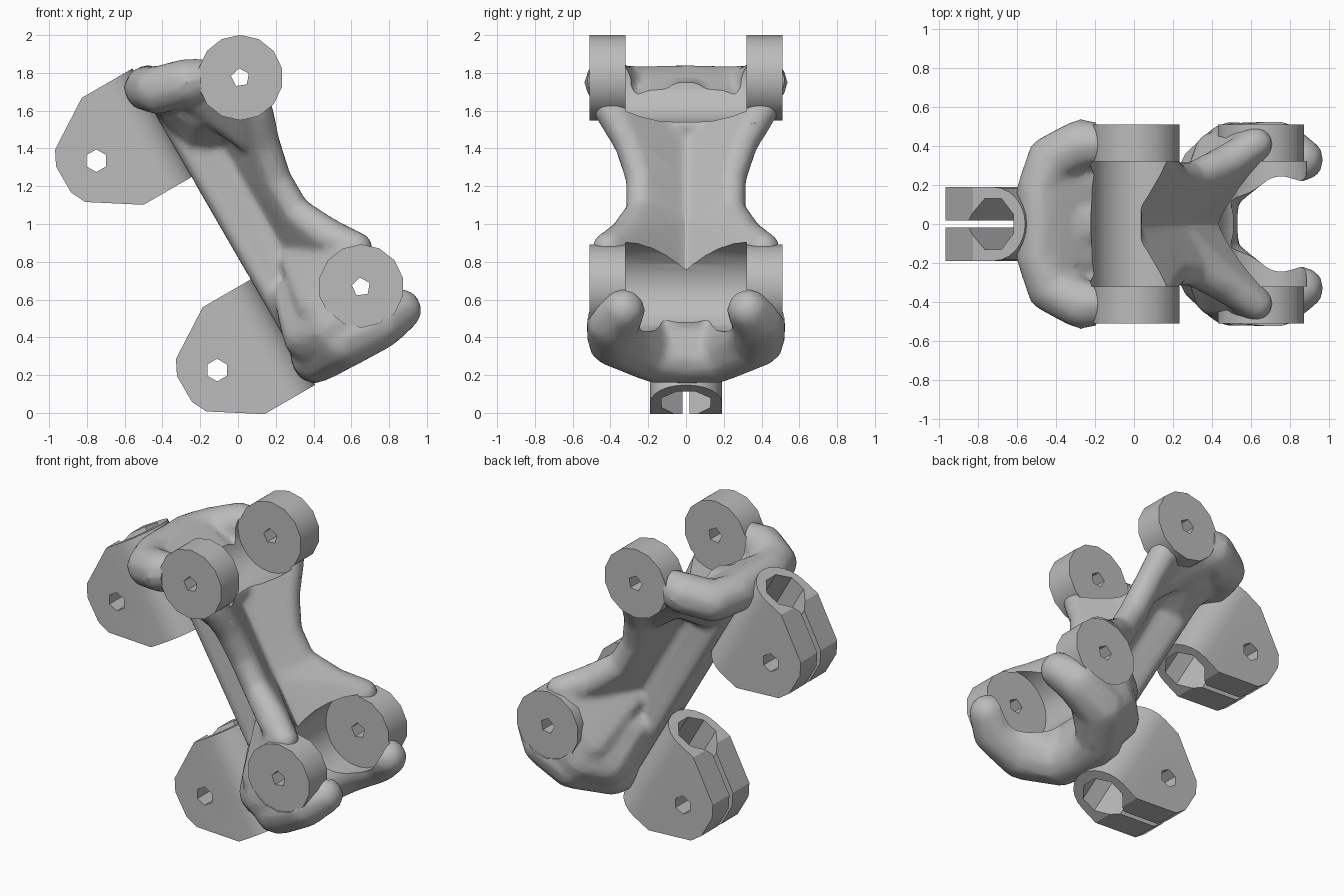
import bpy, bmesh, math
from mathutils import Matrix

cube = bpy.data.objects.get("Cube")
if cube:
    bpy.data.objects.remove(cube)

metal = bpy.data.materials.new("plain_grey")
metal.use_nodes = True
GREY = (0.5, 0.5, 0.5, 1)
metal.diffuse_color = GREY
metal.node_tree.nodes["Principled BSDF"].inputs["Base Color"].default_value = GREY

# The link is built upright: x from fork hole to lug, z along the link, then tilted
TILT = Matrix.Translation((-0.75, 0, 1.335)) @ Matrix.Rotation(math.radians(-30), 4, 'Y')
LOW = -1.28          # height of the lower joint
LUG = 0.88           # distance from fork hole to lug hole
LEVELS = {"upper": 0, "lower": LOW}


def finish(bm, name):
    bmesh.ops.recalc_face_normals(bm, faces=bm.faces)
    mesh = bpy.data.meshes.new(name)
    bm.to_mesh(mesh)
    bm.free()
    mesh.materials.append(metal)
    obj = bpy.data.objects.new(name, mesh)
    bpy.context.collection.objects.link(obj)
    return obj


def prism(points, direction, name):
    """Extrude a closed outline along a direction."""
    bm = bmesh.new()
    face = bm.faces.new([bm.verts.new(p) for p in points])
    new = bmesh.ops.extrude_face_region(bm, geom=[face])["geom"]
    moved = [g for g in new if isinstance(g, bmesh.types.BMVert)]
    bmesh.ops.translate(bm, verts=moved, vec=direction)
    return finish(bm, name)


def pin(x, z, r, sides, y0, y1, name, turn=90):
    """Many-sided bar running along y."""
    angles = [math.radians(turn + 360 * i / sides) for i in range(sides)]
    ring = [(x + r * math.cos(a), y0, z + r * math.sin(a)) for a in angles]
    return prism(ring, (0, y1 - y0, 0), name)


def bake(obj):
    deps = bpy.context.evaluated_depsgraph_get()
    mesh = bpy.data.meshes.new_from_object(obj.evaluated_get(deps))
    obj.modifiers.clear()
    obj.data = mesh


def cut(obj, tool, mode='DIFFERENCE'):
    mod = obj.modifiers.new("cut", 'BOOLEAN')
    mod.operation, mod.solver, mod.object = mode, 'EXACT', tool
    bake(obj)
    bpy.data.objects.remove(tool)


def blob(bm, balls):
    """Convex skin around a group of (x, z, y, radius) balls."""
    part = bmesh.new()
    for x, z, y, r in balls:
        bmesh.ops.create_icosphere(part, subdivisions=2, radius=r,
                                   matrix=Matrix.Translation((x, y, z)))
    hull = bmesh.ops.convex_hull(part, input=part.verts)
    junk = {g for g in hull["geom_interior"] + hull["geom_unused"]
            if isinstance(g, bmesh.types.BMVert)}
    bmesh.ops.delete(part, geom=list(junk), context='VERTS')
    mesh = bpy.data.meshes.new("part")
    part.to_mesh(mesh)
    part.free()
    bm.from_mesh(mesh)
    bpy.data.meshes.remove(mesh)


def flip(balls):
    return [(x, z, -y, r) for x, z, y, r in balls]


def both(bm, balls):
    blob(bm, balls)
    blob(bm, flip(balls))


def chain(bm, balls):
    for a, b in zip(balls, balls[1:]):
        both(bm, [a, b])


def across(bm, balls):
    blob(bm, balls + flip(balls))


def mirrored(half):
    return half + [(a, -b) for a, b in reversed(half)]


# Clamp outline seen along the link: round back, hollow bore, slit at the free end
arc = [math.radians(90 - 15 * i) for i in range(6)]
outer = [(0.22 + 0.19 * math.cos(a), 0.19 * math.sin(a)) for a in arc]
tip = [(0.22 + 0.19, 0)]
solid = [(-0.2, 0.19)] + outer + tip + [(x, -y) for x, y in reversed(outer)] + [(-0.2, -0.19)]
bore = [(-0.2, 0.018), (0.06, 0.018), (0.17, 0.13), (0.27, 0.13), (0.34, 0.05)]
clamp = solid + mirrored(bore)[::-1]
cheek = mirrored([(0.5, 0.327), (0.1, 0.327), (-0.16, 0.16), (-0.2, 0.08)])


def fork(level, name):
    obj = prism([(x, y, level - 0.34) for x, y in clamp], (0, 0, 0.68), name)
    side = prism([(x, -0.3, level + z) for x, z in cheek], (0, 0.6, 0), "cheek_shape")
    cut(obj, side, 'INTERSECT')
    cut(obj, pin(0, level, 0.06, 6, -0.4, 0.4, "pin_hole", 120))
    return obj


parts = []
for label, level in LEVELS.items():
    parts.append(fork(level, label + "_fork"))
    for hand, s in (("left", 1), ("right", -1)):
        lug = pin(LUG, level, 0.226, 14, s * 0.32, s * 0.51, f"{label}_{hand}_lug", 60)
        cut(lug, pin(LUG, level, 0.05, 5, -0.7, 0.7, "pin_hole", 68))
        parts.append(lug)

# Organic body: keel, webs, rails and arms
bm = bmesh.new()
across(bm, [(0.45, 0.2, 0.07, 0.06), (0.45, LOW - 0.2, 0.07, 0.06),
            (0.67, 0, 0.03, 0.07), (0.67, LOW, 0.03, 0.07)])
rail = [(0.87, -0.17, 0.405, 0.095), (0.82, -0.36, 0.3, 0.085), (0.775, -0.56, 0.235, 0.085),
        (0.775, -0.76, 0.235, 0.085), (0.86, -0.96, 0.31, 0.1), (0.96, -1.09, 0.41, 0.09)]
chain(bm, rail)
# webs from keel to rails
for a, b in zip(rail, rail[1:]):
    both(bm, [a, b, (0.66, a[1], 0.02, 0.07), (0.66, b[1], 0.02, 0.07)])
# upper arms and cross piece
chain(bm, [(0.76, 0.07, 0.41, 0.1), (0.62, 0.12, 0.41, 0.13), (0.47, 0.16, 0.33, 0.13),
           (0.42, 0.2, 0.17, 0.12), (0.43, 0.2, 0, 0.12)])
across(bm, [(0.47, 0.17, 0.2, 0.1), (0.6, -0.06, 0.27, 0.08),
            (0.52, -0.15, 0.08, 0.08), (0.72, -0.2, 0.18, 0.07)])
both(bm, [(0.82, -0.05, 0.4, 0.1), (0.62, 0.02, 0.35, 0.08), (0.76, -0.3, 0.25, 0.08)])
# lower arms, side walls and cross piece
chain(bm, [(1.0, LOW - 0.21, 0.33, 0.115), (0.87, LOW - 0.21, 0.385, 0.145),
           (0.66, LOW - 0.19, 0.365, 0.16), (0.49, LOW - 0.2, 0.18, 0.14),
           (0.47, LOW - 0.21, 0, 0.125)])
both(bm, [(0.88, LOW + 0.15, 0.41, 0.09), (0.84, LOW - 0.18, 0.39, 0.12),
          (0.63, LOW - 0.1, 0.385, 0.14), (0.51, LOW - 0.08, 0.28, 0.14),
          (0.52, LOW + 0.15, 0.15, 0.08), (0.5, LOW - 0.2, 0.16, 0.12)])
both(bm, [(0.9, LOW + 0.18, 0.4, 0.09), (0.62, LOW + 0.02, 0.37, 0.11),
          (0.64, LOW + 0.28, 0.13, 0.08)])
across(bm, [(0.49, LOW - 0.2, 0.2, 0.12), (0.5, LOW + 0.15, 0.1, 0.08),
            (0.67, LOW + 0.2, 0.16, 0.07)])
body = finish(bm, "link_body")
mod = body.modifiers.new("blend", 'REMESH')
mod.mode, mod.voxel_size = 'VOXEL', 0.02
mod = body.modifiers.new("relax", 'SMOOTH')
mod.factor, mod.iterations = 0.5, 6
mod = body.modifiers.new("facets", 'DECIMATE')
mod.ratio = 0.2
bake(body)

# Clearances for the mating links, the lugs and the forks
for level in LEVELS.values():
    cut(body, pin(LUG, level, 0.237, 24, -0.32, 0.32, "clearance"))
    cut(body, pin(LUG, level, 0.213, 14, -0.7, 0.7, "lug_seat", 60))
    cut(body, prism([(x, y * 0.98, level - 0.36) for x, y in solid], (0, 0, 0.72), "fork_seat"))
body.data.materials.clear()
body.data.materials.append(metal)
parts.append(body)

for obj in parts:
    obj.data.transform(TILT)
bpy.ops.object.select_all(action='DESELECT')
for obj in parts:
    obj.select_set(True)
bpy.context.view_layer.objects.active = body
bpy.ops.object.shade_smooth_by_angle(angle=math.radians(30))
